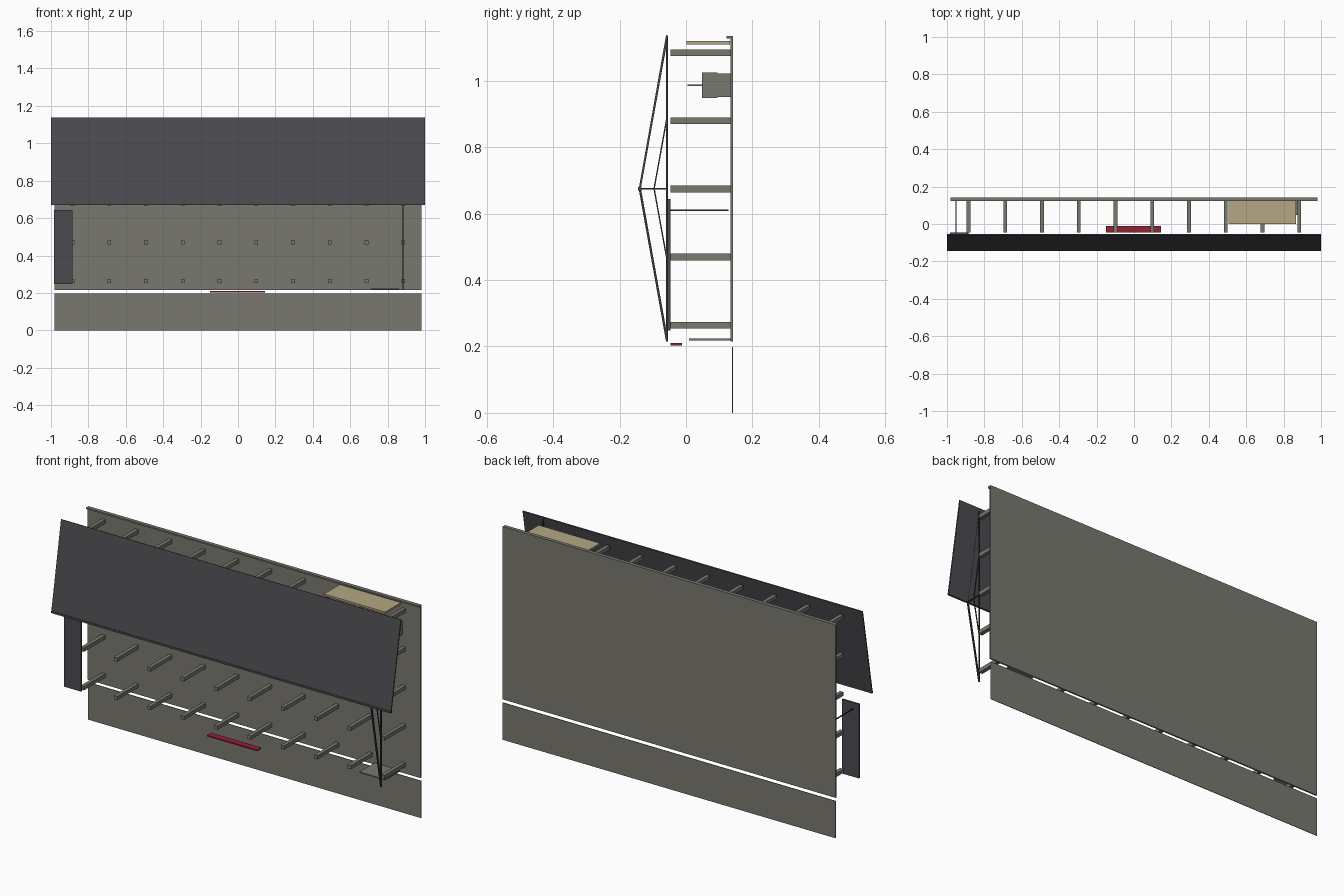
import bpy, bmesh
from mathutils import Vector

if "Cube" in bpy.data.objects:
    bpy.data.objects.remove(bpy.data.objects["Cube"])


def material(name, rgb):
    m = bpy.data.materials.new(name)
    m.diffuse_color = (*rgb, 1)
    m.use_nodes = True
    m.node_tree.nodes["Principled BSDF"].inputs["Base Color"].default_value = m.diffuse_color
    return m


GREY = material("warm grey", (0.19, 0.188, 0.162))
SLATE = material("slate", (0.07, 0.069, 0.079))
DARK = material("dark metal", (0.04, 0.04, 0.044))
TAN = material("tan wood", (0.46, 0.39, 0.23))
RED = material("crimson", (0.30, 0.014, 0.035))


def finish(name, bm, mat):
    bmesh.ops.recalc_face_normals(bm, faces=bm.faces)
    me = bpy.data.meshes.new(name)
    bm.to_mesh(me)
    bm.free()
    me.materials.append(mat)
    ob = bpy.data.objects.new(name, me)
    bpy.context.collection.objects.link(ob)
    return ob


def prism(name, profile, x0, x1, mat):
    """Extrude a (y, z) profile from x0 to x1."""
    bm = bmesh.new()
    face = bm.faces.new([bm.verts.new((x0, y, z)) for y, z in profile])
    res = bmesh.ops.extrude_face_region(bm, geom=[face])
    verts = [g for g in res["geom"] if isinstance(g, bmesh.types.BMVert)]
    bmesh.ops.translate(bm, vec=(x1 - x0, 0, 0), verts=verts)
    return finish(name, bm, mat)


def box(name, x0, x1, y0, y1, z0, z1, mat):
    return prism(name, [(y0, z0), (y1, z0), (y1, z1), (y0, z1)], x0, x1, mat)


def bar(name, a, b, x, t, mat):
    """Square bar between two (y, z) points, centred on x."""
    a, b = Vector(a), Vector(b)
    d = (b - a).normalized()
    n = Vector((-d.y, d.x)) * t / 2
    return prism(name, [a - n, b - n, b + n, a + n], x - t / 2, x + t / 2, mat)


# Wall panels and top lip
box("wall_panel", -0.98, 0.98, 0.134, 0.142, 0.215, 1.135, GREY)
box("wall_top_lip", -0.98, 0.98, 0.122, 0.135, 1.127, 1.135, GREY)
box("skirting_panel", -0.98, 0.98, 0.139, 0.142, 0.0, 0.198, GREY)

# Grid of projecting pegs
for row in range(5):
    z = 0.264 + row * 0.205
    for col in range(10):
        x = -0.885 + col * 0.1965
        box("peg", x - 0.01, x + 0.01, -0.046, 0.135, z - 0.01, z + 0.01, GREY)

# Sloping canopy with a front edge rail
prism("canopy", [(-0.060, 1.137), (-0.054, 1.135), (-0.136, 0.675), (-0.142, 0.676)],
      -1.0, 1.0, SLATE)
box("canopy_rail", -1.0, 1.0, -0.144, -0.134, 0.670, 0.680, SLATE)

# Triangular support frame
FX = 0.882
bar("frame_upright", (-0.057, 0.215), (-0.057, 1.135), FX, 0.006, DARK)
bar("frame_lower_arm", (-0.057, 0.217), (-0.139, 0.675), FX, 0.007, DARK)
bar("frame_upper_arm", (-0.139, 0.675), (-0.057, 1.132), FX, 0.006, DARK)
bar("frame_spreader", (-0.139, 0.675), (-0.057, 0.675), FX, 0.005, DARK)
bar("frame_inner_lower", (-0.057, 0.46), (-0.096, 0.675), FX, 0.004, DARK)
bar("frame_inner_upper", (-0.096, 0.675), (-0.057, 0.89), FX, 0.004, DARK)

# Side sign plate on a rod
box("side_plate", -0.985, -0.885, -0.055, -0.046, 0.248, 0.643, SLATE)
bar("side_plate_rod", (-0.047, 0.610), (0.128, 0.610), -0.952, 0.005, DARK)

# Shelves
box("tan_shelf", 0.506, 0.866, 0.001, 0.132, 1.109, 1.119, TAN)
box("low_shelf", 0.71, 0.86, 0.009, 0.135, 0.218, 0.224, GREY)
box("red_tray", -0.15, 0.145, -0.046, -0.012, 0.203, 0.210, RED)

# Wall box with a projecting stem
CX = 0.838
box("wall_box", CX - 0.036, CX + 0.036, 0.09, 0.135, 0.951, 1.022, GREY)
box("wall_box_head", CX - 0.038, CX + 0.038, 0.048, 0.095, 0.947, 1.025, GREY)
bar("wall_box_stem", (0.005, 0.986), (0.05, 0.986), CX, 0.004, GREY)
